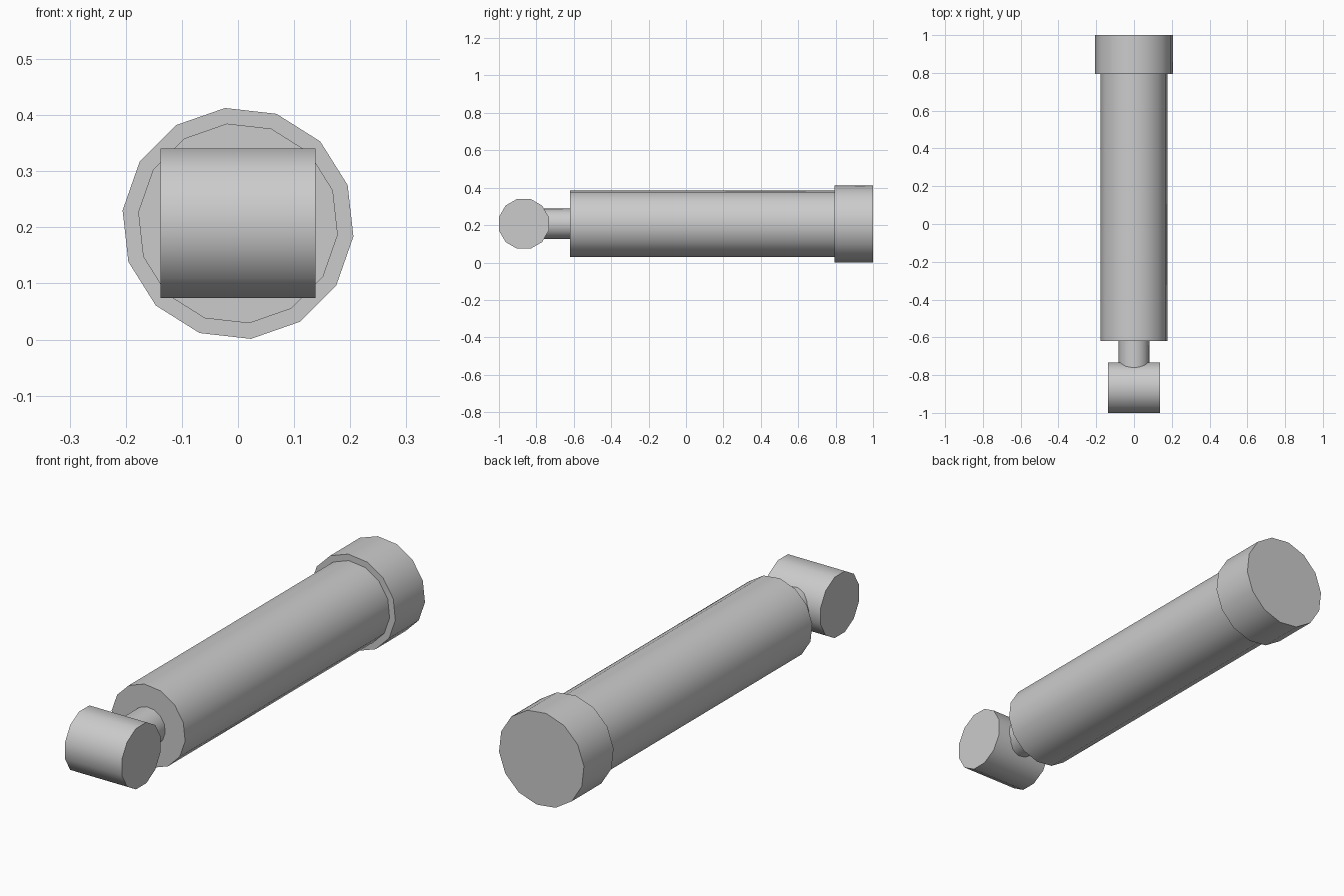
import bpy
from math import radians, pi
from mathutils import Matrix

cube = bpy.data.objects.get("Cube")
if cube:
    bpy.data.objects.remove(cube, do_unlink=True)

# One plain metal colour
grey = bpy.data.materials.new("plain_grey")
grey.use_nodes = True
colour = (0.6, 0.6, 0.6, 1.0)
grey.diffuse_color = colour
grey.node_tree.nodes["Principled BSDF"].inputs["Base Color"].default_value = colour

AXIS_Z = 0.207
ALONG_Y = Matrix.Rotation(pi / 2, 4, "X")
ALONG_X = Matrix.Rotation(pi / 2, 4, "Y")


def cylinder(name, sides, radius, length, centre, axis, roll):
    """Capped cylinder turned onto an axis, smooth sides and sharp rims."""
    bpy.ops.mesh.primitive_cylinder_add(vertices=sides, radius=radius, depth=length)
    ob = bpy.context.object
    ob.name = ob.data.name = name
    ob.data.transform(axis @ Matrix.Rotation(radians(roll), 4, "Z"))
    ob.location = centre
    ob.data.materials.append(grey)
    bpy.ops.object.shade_smooth_by_angle(angle=radians(40))
    return ob


def barrel(name, radius, y_front, y_back):
    centre = (0, (y_front + y_back) / 2, AXIS_Z)
    return cylinder(name, 14, radius, y_back - y_front, centre, ALONG_Y, 6.4)


# Parts along the main axis, then the cross pin at the front
barrel("end_cap", 0.207, 0.795, 1.0)
barrel("main_tube", 0.179, -0.62, 0.82)
barrel("piston_rod", 0.082, -0.85, -0.6)
cylinder("cross_pin", 12, 0.138, 0.276, (0, -0.867, AXIS_Z), ALONG_X, 15)
